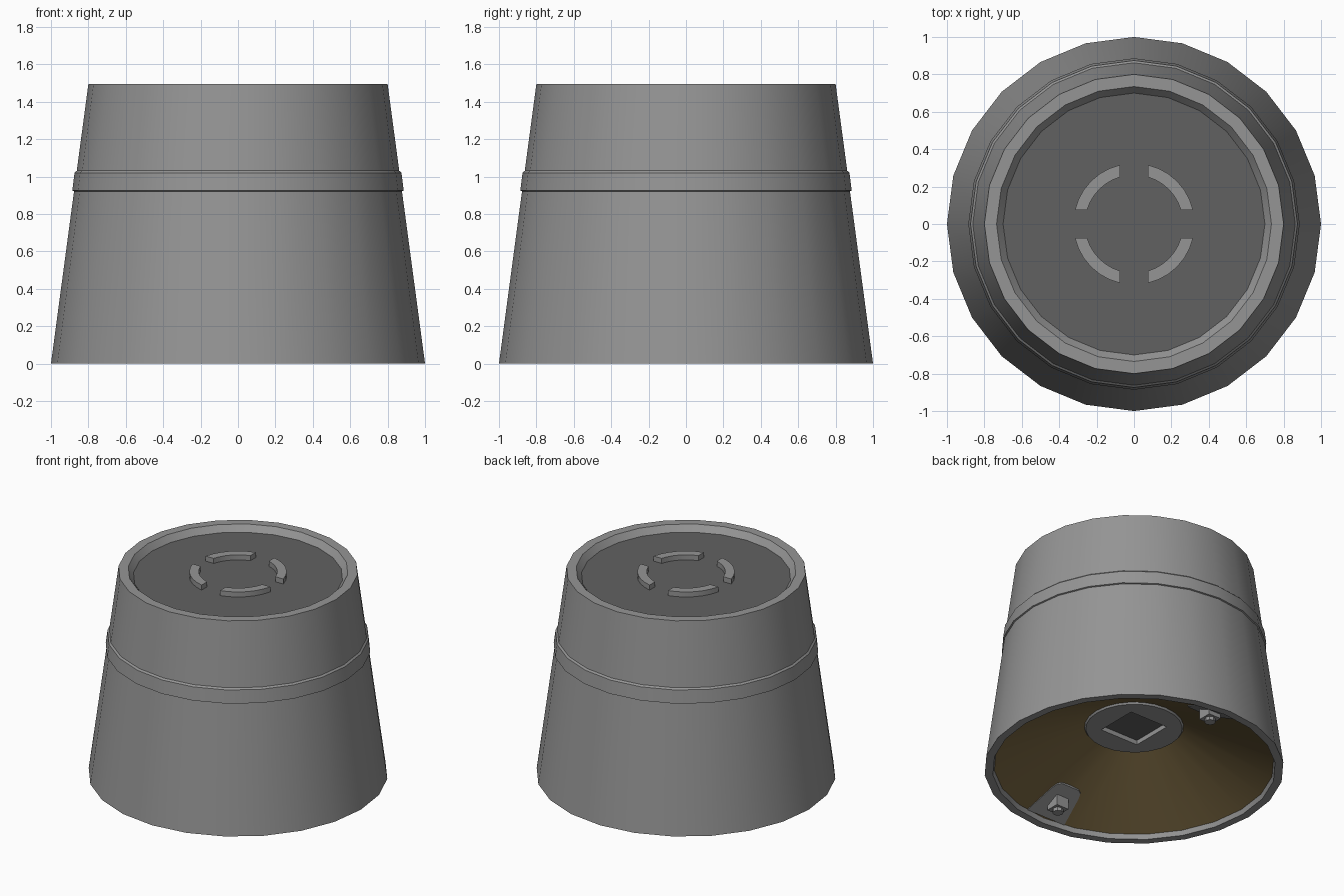
import bpy, bmesh, math
from mathutils import Matrix, Vector

if "Cube" in bpy.data.objects:
    bpy.data.objects.remove(bpy.data.objects["Cube"])

SEG = 24


def mat(name, r, g, b):
    m = bpy.data.materials.new(name)
    m.diffuse_color = (r, g, b, 1)
    m.use_nodes = True
    m.node_tree.nodes["Principled BSDF"].inputs["Base Color"].default_value = m.diffuse_color
    return m


GREY = mat("mid_grey", 0.30, 0.30, 0.30)
DARK = mat("dark_grey", 0.12, 0.12, 0.12)
BROWN = mat("dark_brown", 0.20, 0.14, 0.055)


def finish(bm, name, mats, smooth=True):
    me = bpy.data.meshes.new(name)
    bm.to_mesh(me)
    bm.free()
    ob = bpy.data.objects.new(name, me)
    bpy.context.collection.objects.link(ob)
    for m in mats:
        me.materials.append(m)
    if smooth:
        bpy.ops.object.select_all(action='DESELECT')
        ob.select_set(True)
        bpy.context.view_layer.objects.active = ob
        bpy.ops.object.shade_smooth_by_angle(angle=math.radians(20))
    return ob


def circle(r, z, n=SEG):
    return [(r * math.cos(2 * math.pi * i / n), r * math.sin(2 * math.pi * i / n), z) for i in range(n)]


def square(h, z, n=SEG):
    pts = []
    for x, y, _ in circle(1, 0, n):
        k = h / max(abs(x), abs(y))
        pts.append((x * k, y * k, z))
    return pts


def loft(name, rings, mats, cap_start=None, cap_end=None):
    """Bridge equal rings; caps take a material index."""
    bm = bmesh.new()
    vs = [[bm.verts.new(p) for p in ring] for ring in rings]
    for a, b in zip(vs, vs[1:]):
        for i in range(len(a)):
            j = (i + 1) % len(a)
            bm.faces.new((a[i], a[j], b[j], b[i]))
    if cap_start is not None:
        bm.faces.new(vs[0][::-1]).material_index = cap_start
    if cap_end is not None:
        bm.faces.new(vs[-1]).material_index = cap_end
    return finish(bm, name, mats)


def prism(name, outline, z0, z1, mats):
    """Closed prism from a 2D outline."""
    bm = bmesh.new()
    lo = [bm.verts.new((x, y, z0(x, y))) for x, y in outline]
    hi = [bm.verts.new((x, y, z1(x, y))) for x, y in outline]
    n = len(outline)
    for i in range(n):
        j = (i + 1) % n
        bm.faces.new((lo[i], lo[j], hi[j], hi[i]))
    bm.faces.new(lo[::-1])
    bm.faces.new(hi)
    bmesh.ops.recalc_face_normals(bm, faces=bm.faces)
    return finish(bm, name, mats)


# tapered outer shell with top rim and bottom lip
loft("shell", [circle(r, z) for r, z in
     [(0.935, 0.035), (0.945, 0), (1, 0), (0.8, 1.495), (0.735, 1.495), (0.70, 1.45)]], [GREY])

# raised band round the shell
loft("band", [circle(r, z) for r, z in
     [(0.868, 0.918), (0.886, 0.925), (0.874, 1.02), (0.858, 1.035)]], [GREY])

# recessed top panel
loft("top_panel", [circle(0.705, 1.44), circle(0.705, 1.45)], [DARK], cap_end=0)

# four curved ridges on the top panel
for k in range(4):
    pts = []
    for r, flip in ((0.325, False), (0.262, True)):
        a0 = math.asin(0.075 / r)
        arc = [a0 + (math.pi / 2 - 2 * a0) * i / 6 + k * math.pi / 2 for i in range(7)]
        pts += [(r * math.cos(a), r * math.sin(a)) for a in (arc[::-1] if flip else arc)]
    prism("top_ridge_%d" % (k + 1), pts, lambda x, y: 1.44, lambda x, y: 1.487, [GREY])

# brown hollow cone underneath
loft("inner_cone", [circle(0.33, 0.325), circle(0.938, 0.033)], [BROWN])

# central disc with a square socket
loft("socket_disc", [square(0.155, 0.345), square(0.155, 0.312), circle(0.322, 0.312),
                     circle(0.34, 0.335)], [GREY, DARK], cap_start=1)


# two tilted plates, each with a block and a bolt, on the cone
def cone_z(x, y):
    return 0.033 + (0.938 - abs(y)) * 0.48


for side, s in (("front", -1), ("back", 1)):
    half = [(0.16, 0.915), (0.115, 0.71), (0.10, 0.675), (0.07, 0.66)]
    outline = [(x, s * y) for x, y in half] + [(-x, s * y) for x, y in half[::-1]]
    prism(side + "_plate", outline, lambda x, y: cone_z(x, y) - 0.014, cone_z, [GREY])
    c = 0.79 * s
    box = [(-0.05, c - 0.05), (0.05, c - 0.05), (0.05, c + 0.05), (-0.05, c + 0.05)]
    prism(side + "_block", box, lambda x, y: 0.035, lambda x, y: 0.125, [GREY])
    bolt = [(x, y + c) for x, y, _ in circle(0.037, 0, 8)]
    prism(side + "_bolt", bolt, lambda x, y: 0.01, lambda x, y: 0.04, [GREY])
